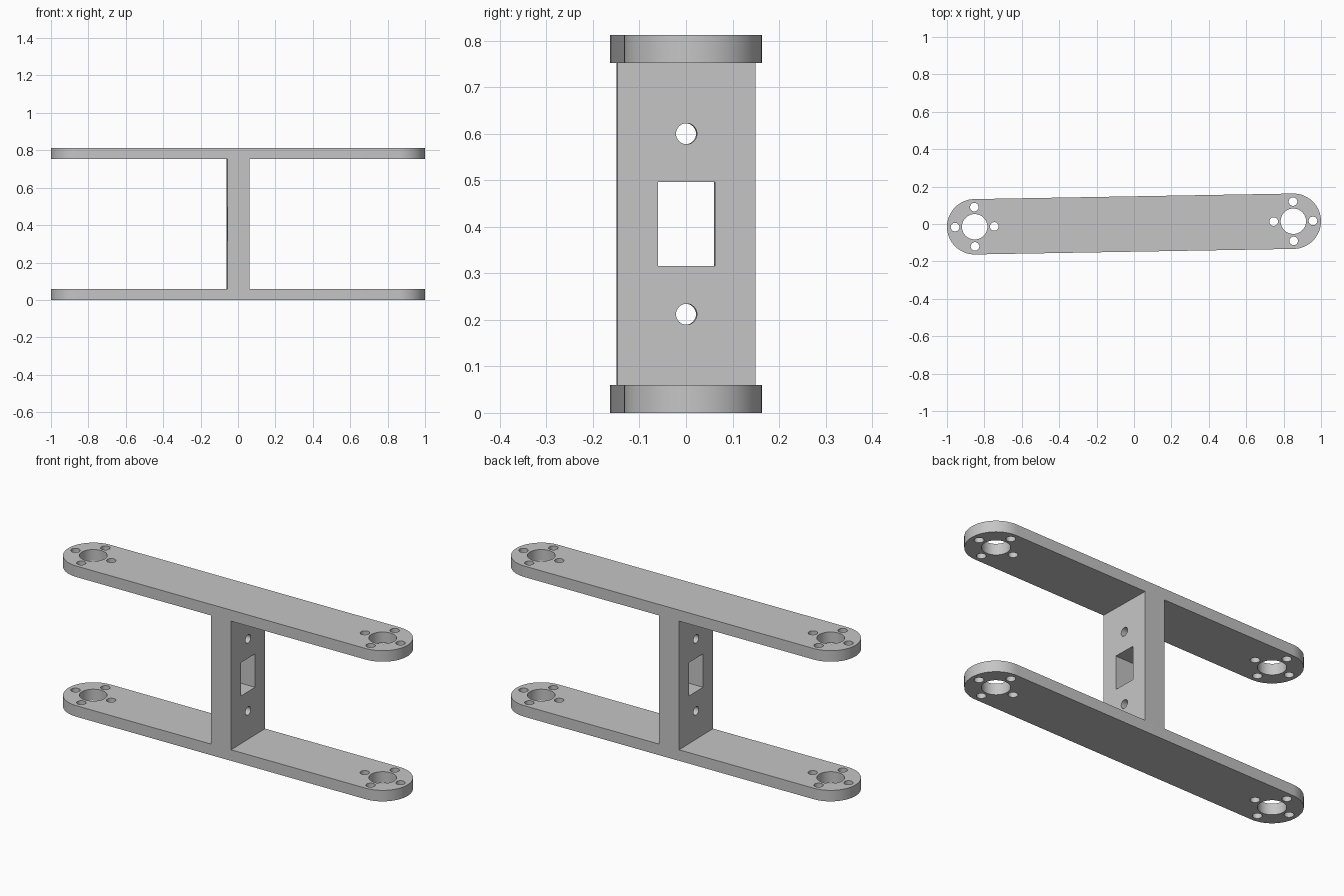
import bpy, bmesh, math
from mathutils import Matrix

cube = bpy.data.objects.get("Cube")
if cube:
    bpy.data.objects.remove(cube, do_unlink=True)

HEIGHT, PLATE = 0.812, 0.0595    # overall height, plate thickness
REACH, RADIUS = 0.852, 0.148     # end-cap centre and radius
WEB = 0.119                      # upright thickness
MID = HEIGHT / 2

grey = bpy.data.materials.new("plain grey")
grey.use_nodes = True
grey.diffuse_color = (0.56, 0.56, 0.56, 1)
grey.node_tree.nodes["Principled BSDF"].inputs["Base Color"].default_value = grey.diffuse_color


def finish(name, bm):
    bmesh.ops.recalc_face_normals(bm, faces=bm.faces)
    mesh = bpy.data.meshes.new(name)
    bm.to_mesh(mesh)
    bm.free()
    mesh.materials.append(grey)
    obj = bpy.data.objects.new(name, mesh)
    bpy.context.collection.objects.link(obj)
    return obj


def box(name, size, z):
    bm = bmesh.new()
    bmesh.ops.create_cube(bm, size=1, matrix=Matrix.Translation((0, 0, z)) @ Matrix.Diagonal((*size, 1)))
    return finish(name, bm)


def combine(obj, other, operation):
    mod = obj.modifiers.new(operation.lower(), "BOOLEAN")
    mod.operation, mod.solver, mod.object = operation, "EXACT", other
    bpy.context.view_layer.objects.active = obj
    bpy.ops.object.modifier_apply(modifier=mod.name)
    bpy.data.objects.remove(other, do_unlink=True)


def drill(obj, radius, matrix):
    """Cut one round hole along the local z of the matrix."""
    bm = bmesh.new()
    bmesh.ops.create_cone(bm, cap_ends=True, segments=48, radius1=radius,
                          radius2=radius, depth=0.25, matrix=matrix)
    combine(obj, finish("drill_cutter", bm), "DIFFERENCE")


def arm(name, z):
    """Round-ended flat bar with a hub bore and four screw holes at each end."""
    bm = bmesh.new()
    rings = []
    for level in (z, z + PLATE):
        rings.append([bm.verts.new((side * (REACH + RADIUS * math.cos(a)),
                                    side * RADIUS * math.sin(a), level))
                      for side in (1, -1)
                      for a in (math.pi * (i / 32 - 0.5) for i in range(33))])
    low, high = rings
    bm.faces.new(low)
    bm.faces.new(high)
    for i in range(len(low)):
        bm.faces.new((low[i - 1], low[i], high[i], high[i - 1]))
    obj = finish(name, bm)
    for x in (-REACH, REACH):
        drill(obj, 0.068, Matrix.Translation((x, 0, z + PLATE / 2)))
        for dx, dy in ((1, 0), (-1, 0), (0, 1), (0, -1)):
            drill(obj, 0.023, Matrix.Translation((x + 0.105 * dx, 0.105 * dy, z + PLATE / 2)))
    return obj


# Upright web with a window and two screw holes
frame = box("bracket_frame", (WEB, 2 * RADIUS, HEIGHT - PLATE), MID)
combine(frame, box("window_cutter", (0.4, 0.122, 0.18), MID), "DIFFERENCE")
for dz in (-0.194, 0.194):
    drill(frame, 0.0225, Matrix.Translation((0, 0, MID + dz)) @ Matrix.Rotation(math.pi / 2, 4, "Y"))

# Arms joined above and below
combine(frame, arm("lower_arm", 0), "UNION")
combine(frame, arm("upper_arm", HEIGHT - PLATE), "UNION")

# Merge flat faces, set the slight turn, then smooth the round walls
bm = bmesh.new()
bm.from_mesh(frame.data)
bmesh.ops.remove_doubles(bm, verts=bm.verts, dist=0.0001)
bmesh.ops.dissolve_limit(bm, angle_limit=0.01, verts=bm.verts, edges=bm.edges)
bmesh.ops.triangulate(bm, faces=[f for f in bm.faces if len(f.verts) > 4])
bm.transform(Matrix.Rotation(math.radians(1), 4, "Z"))
bm.to_mesh(frame.data)
bm.free()
bpy.ops.object.select_all(action="DESELECT")
frame.select_set(True)
bpy.context.view_layer.objects.active = frame
bpy.ops.object.shade_smooth_by_angle(angle=math.radians(30))
